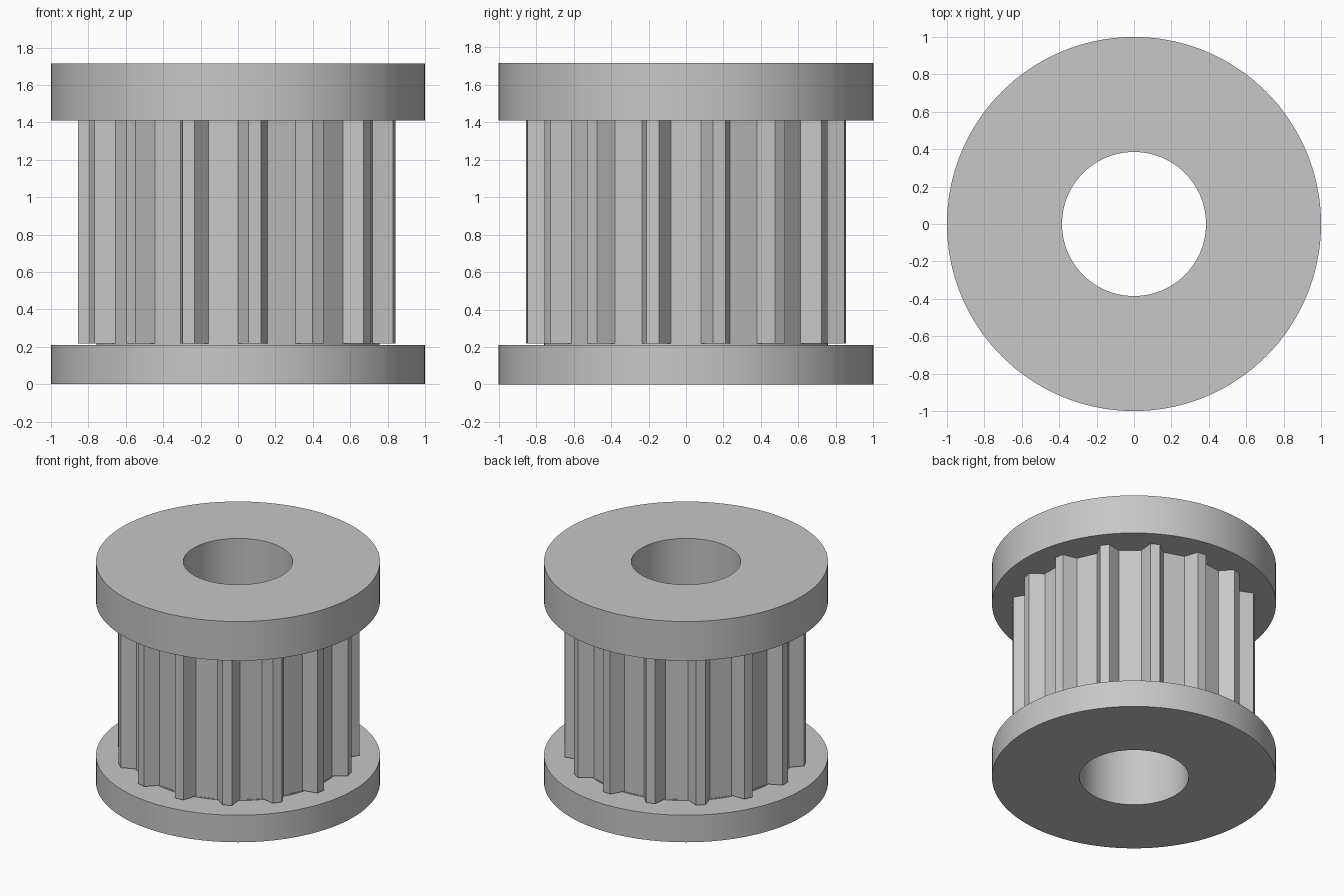
import bpy
import bmesh
from math import cos, sin, pi, radians

if "Cube" in bpy.data.objects:
    bpy.data.objects.remove(bpy.data.objects["Cube"], do_unlink=True)

BORE, FLANGE, CORE, ROOT, TIP = 0.385, 1.0, 0.70, 0.757, 0.855
LOWER_TOP, TEETH_BOTTOM, UPPER_BOTTOM, TOP = 0.21, 0.218, 1.41, 1.715
TEETH, SEGMENTS = 15, 144

grey = bpy.data.materials.new("light grey")
grey.use_nodes = True
colour = (0.57, 0.57, 0.57, 1)
grey.diffuse_color = colour
grey.node_tree.nodes["Principled BSDF"].inputs["Base Color"].default_value = colour


def ring_solid(name, loops):
    """Join equal-length vertex loops, the last back to the first."""
    bm = bmesh.new()
    rows = [[bm.verts.new(p) for p in loop] for loop in loops]
    for a, b in zip(rows, rows[1:] + rows[:1]):
        for i in range(len(a)):
            j = (i + 1) % len(a)
            bm.faces.new((a[i], a[j], b[j], b[i]))
    bmesh.ops.recalc_face_normals(bm, faces=bm.faces[:])
    mesh = bpy.data.meshes.new(name)
    bm.to_mesh(mesh)
    bm.free()
    mesh.materials.append(grey)
    obj = bpy.data.objects.new(name, mesh)
    bpy.context.collection.objects.link(obj)
    return obj


def circle(r, z):
    steps = [2 * pi * i / SEGMENTS for i in range(SEGMENTS)]
    return [(r * cos(a), r * sin(a), z) for a in steps]


# Bored spool with both flanges, turned from one profile
profile = [(BORE, 0), (FLANGE, 0), (FLANGE, LOWER_TOP), (ROOT, LOWER_TOP),
           (ROOT, TEETH_BOTTOM), (CORE, TEETH_BOTTOM), (CORE, UPPER_BOTTOM),
           (FLANGE, UPPER_BOTTOM), (FLANGE, TOP), (BORE, TOP)]
spool = ring_solid("flanged_spool", [circle(r, z) for r, z in profile])
bpy.ops.object.select_all(action="DESELECT")
spool.select_set(True)
bpy.context.view_layer.objects.active = spool
bpy.ops.object.shade_smooth_by_angle(angle=radians(30))

# Toothed sleeve: trapezoid teeth with flat valleys between them
half_root = radians(6)
half_tip = radians(2.25)
corners = [(ROOT, -half_root), (TIP, -half_tip), (TIP, half_tip), (ROOT, half_root)]
outline = [(r, radians(12) + 2 * pi * k / TEETH + a)
           for k in range(TEETH) for r, a in corners]


def toothed(z):
    return [(r * cos(a), r * sin(a), z) for r, a in outline]


def inner(z):
    r = CORE - 0.02
    return [(r * cos(a), r * sin(a), z) for _, a in outline]


low, high = TEETH_BOTTOM, UPPER_BOTTOM + 0.01
ring_solid("toothed_sleeve", [inner(low), toothed(low), toothed(high), inner(high)])
